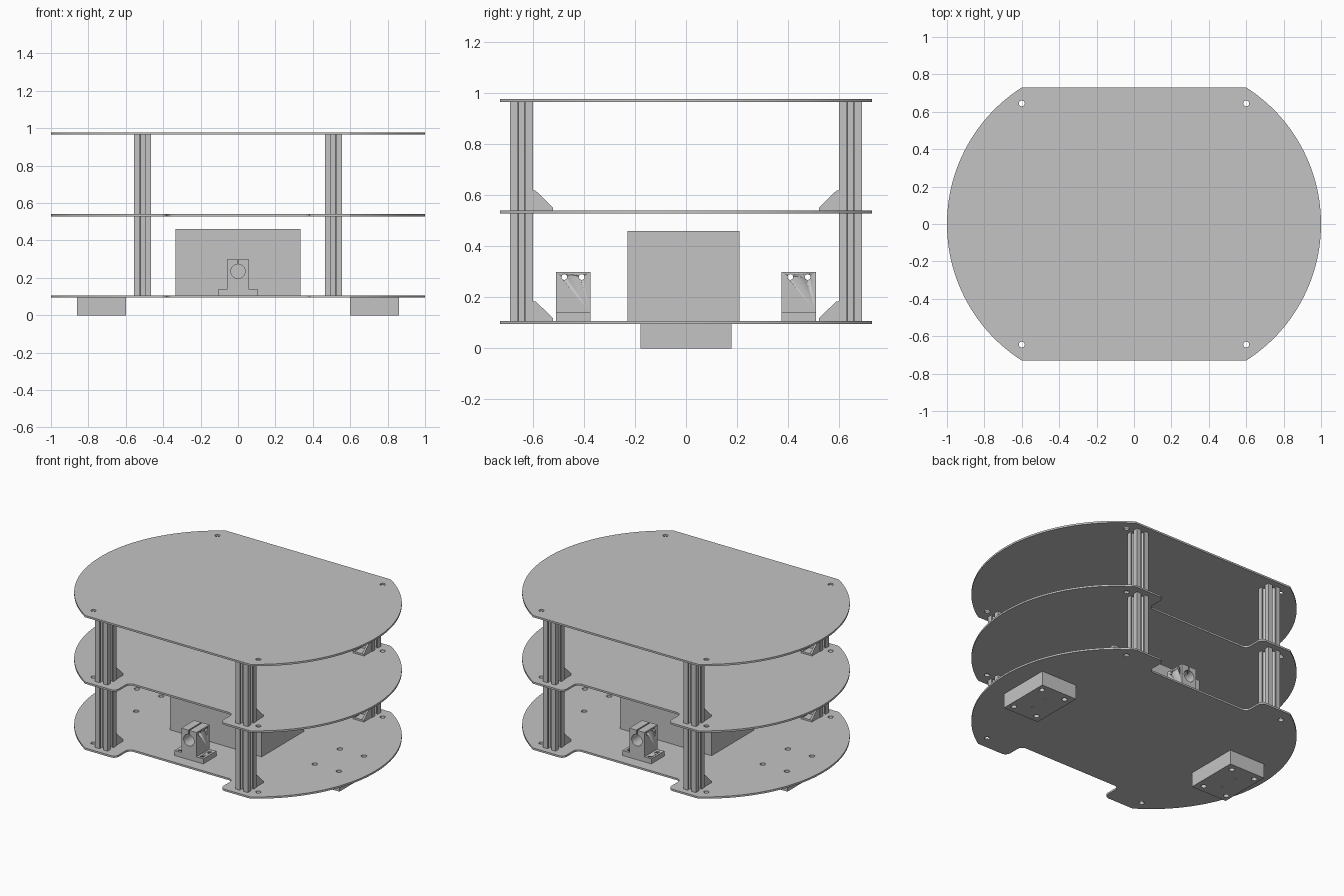
import bpy, bmesh
from math import sin, cos, pi, atan2, radians
from mathutils import Matrix

if "Cube" in bpy.data.objects:
    bpy.data.objects.remove(bpy.data.objects["Cube"], do_unlink=True)

grey = bpy.data.materials.new("plain_grey")
grey.use_nodes = True
grey.diffuse_color = (0.55, 0.55, 0.55, 1)
grey.node_tree.nodes["Principled BSDF"].inputs["Base Color"].default_value = grey.diffuse_color

FLAT = Matrix.Identity(4)
ALONG_Y = Matrix(((1, 0, 0, 0), (0, 0, -1, 0), (0, 1, 0, 0), (0, 0, 0, 1)))
ALONG_X = Matrix(((0, 0, 1, 0), (1, 0, 0, 0), (0, 1, 0, 0), (0, 0, 0, 1)))


def arc(cx, cy, r, a0, a1, n):
    return [(cx + r * cos(a0 + (a1 - a0) * i / n), cy + r * sin(a0 + (a1 - a0) * i / n))
            for i in range(n + 1)]


def circle(cx, cy, r, n=24):
    return arc(cx, cy, r, 0, 2 * pi, n)[:-1]


def rect(x0, y0, x1, y1):
    return [(x0, y0), (x1, y0), (x1, y1), (x0, y1)]


def prism(name, loops, depth, at=(0, 0, 0), axes=FLAT):
    """Extrude an outline with holes; 'at' is the middle of the depth."""
    cu = bpy.data.curves.new(name, 'CURVE')
    cu.dimensions, cu.fill_mode, cu.extrude = '2D', 'BOTH', depth / 2
    for loop in loops:
        sp = cu.splines.new('POLY')
        sp.points.add(len(loop) - 1)
        for p, (x, y) in zip(sp.points, loop):
            p.co = (x, y, 0, 1)
        sp.use_cyclic_u = True
    ob = bpy.data.objects.new(name, cu)
    bpy.context.collection.objects.link(ob)
    bpy.ops.object.select_all(action='DESELECT')
    ob.select_set(True)
    bpy.context.view_layer.objects.active = ob
    bpy.ops.object.convert(target='MESH')
    ob = bpy.context.view_layer.objects.active
    bm = bmesh.new()
    bm.from_mesh(ob.data)
    bmesh.ops.remove_doubles(bm, verts=bm.verts, dist=1e-5)
    bmesh.ops.recalc_face_normals(bm, faces=bm.faces)
    bm.to_mesh(ob.data)
    bm.free()
    ob.data.transform(Matrix.Translation(at) @ axes)
    ob.data.materials.clear()
    ob.data.materials.append(grey)
    bpy.ops.object.shade_smooth_by_angle(angle=radians(30))
    return ob


def drill(ob, cutter):
    mod = ob.modifiers.new("hole", 'BOOLEAN')
    mod.operation, mod.solver, mod.object = 'DIFFERENCE', 'EXACT', cutter
    cutter.hide_render = True
    cutter.hide_set(True)


SIGNS = [(sx, sy) for sx in (1, -1) for sy in (1, -1)]

# Deck outlines: rounded ends, straight front and back, optional notches
R, CX = 0.866, 0.134
END = atan2(0.73, 0.6 - CX)


def deck_outline(notched):
    quarter = arc(CX, 0, R, 0, END, 28)
    if notched:
        f = 0.035
        quarter += arc(0.38 + f, 0.73 - f, f, pi / 2, pi, 6)
        quarter += arc(0.38 - f, 0.59 + f, f, 0, -pi / 2, 6)
    half = quarter + [(-x, y) for x, y in reversed(quarter)]
    return half + [(-x, -y) for x, y in half][1:-1]


corner_holes = [circle(sx * 0.6, sy * 0.645, 0.016) for sx, sy in SIGNS]
block_holes = {s: [circle(s * x, y, 0.017) for x in (0.65, 0.825) for y in (-0.13, 0.13)]
               for s in (1, -1)}
T = 0.012
BOTTOM, MIDDLE, TOP = 0.101, 0.535, 0.972
prism("bottom_deck", [deck_outline(True)] + corner_holes + block_holes[1] + block_holes[-1],
      T, (0, 0, BOTTOM))
prism("middle_deck", [deck_outline(True)] + corner_holes, T, (0, 0, MIDDLE))
prism("top_deck", [deck_outline(False)] + corner_holes, T, (0, 0, TOP))

# Slotted posts: one side of the section, turned four times
side = [(0.045, -0.045), (0.045, -0.0135), (0.037, -0.0135), (0.037, -0.025), (0.031, -0.025),
        (0.018, -0.012), (0.018, 0.012), (0.031, 0.025), (0.037, 0.025), (0.037, 0.0135),
        (0.045, 0.0135)]
section = []
for k in range(4):
    c, s = (1, 0, -1, 0)[k], (0, 1, 0, -1)[k]
    section += [(c * x - s * y, s * x + c * y) for x, y in side]
bore = circle(0, 0, 0.009, 16)
for sx, sy in SIGNS:
    where = ("right", "left")[sx > 0] + ("_front", "_back")[sy > 0]
    for level, low, high in (("lower", BOTTOM, MIDDLE), ("upper", MIDDLE, TOP)):
        z0, z1 = low + T / 2, high - T / 2
        prism(f"{level}_post_{where}", [section, bore], z1 - z0,
              (sx * 0.51, sy * 0.645, (z0 + z1) / 2))
        # Corner bracket: two cheeks, a foot and a back plate
        cheek = [(sy * y, z0 + z) for y, z in
                 ((0.6, 0), (0.6, 0.078), (0.59, 0.078), (0.522, 0.012), (0.522, 0))]
        for e in (-1, 1):
            prism(f"{level}_bracket_cheek_{where}", [cheek], 0.012,
                  (sx * 0.51 + e * 0.034, 0, 0), ALONG_X)
        for part, ym, w, h in (("foot", 0.561, 0.078, 0.011), ("back", 0.595, 0.01, 0.077)):
            prism(f"{level}_bracket_{part}_{where}", [rect(-0.028, -w / 2, 0.028, w / 2)], h,
                  (sx * 0.51, sy * ym, z0 + h / 2))

# Central box
DECK = BOTTOM + T / 2
prism("central_box", [rect(-0.333, -0.23, 0.333, 0.21)], 0.46 - DECK, (0, 0, (0.46 + DECK) / 2))

# Foot blocks under the deck
for s in (1, -1):
    small = [circle(s * 0.737, y, 0.007, 12) for y in (-0.06, 0.06)]
    prism("foot_block_" + ("left" if s > 0 else "right"),
          [rect(s * 0.6, -0.178, s * 0.862, 0.178)] + block_holes[s] + small,
          BOTTOM - T / 2, (0, 0, (BOTTOM - T / 2) / 2))

# Shaft clamps: flanged body, bore, slit on top, bolt holes
BORE_Z = 0.235
right_half = [(0.105, DECK), (0.105, 0.14), (0.055, 0.14), (0.055, 0.3), (0.004, 0.3)]
slit = arc(0, BORE_Z, 0.038, pi / 2 - 0.105, -1.5 * pi + 0.105, 32)
clamp = right_half + slit + [(-x, z) for x, z in reversed(right_half)]
for sy, where in ((-1, "front"), (1, "back")):
    ob = prism("shaft_clamp_" + where, [clamp], 0.135, (0, sy * 0.443, 0), ALONG_Y)
    for y in (0.409, 0.477):
        drill(ob, prism("clamp_bolt_cutter", [circle(sy * y, 0.28, 0.011)], 0.3,
                        (0, 0, 0), ALONG_X))
        for x in (-0.08, 0.08):
            drill(ob, prism("flange_hole_cutter", [circle(x, sy * y, 0.011)], 0.1,
                            (0, 0, 0.13)))
